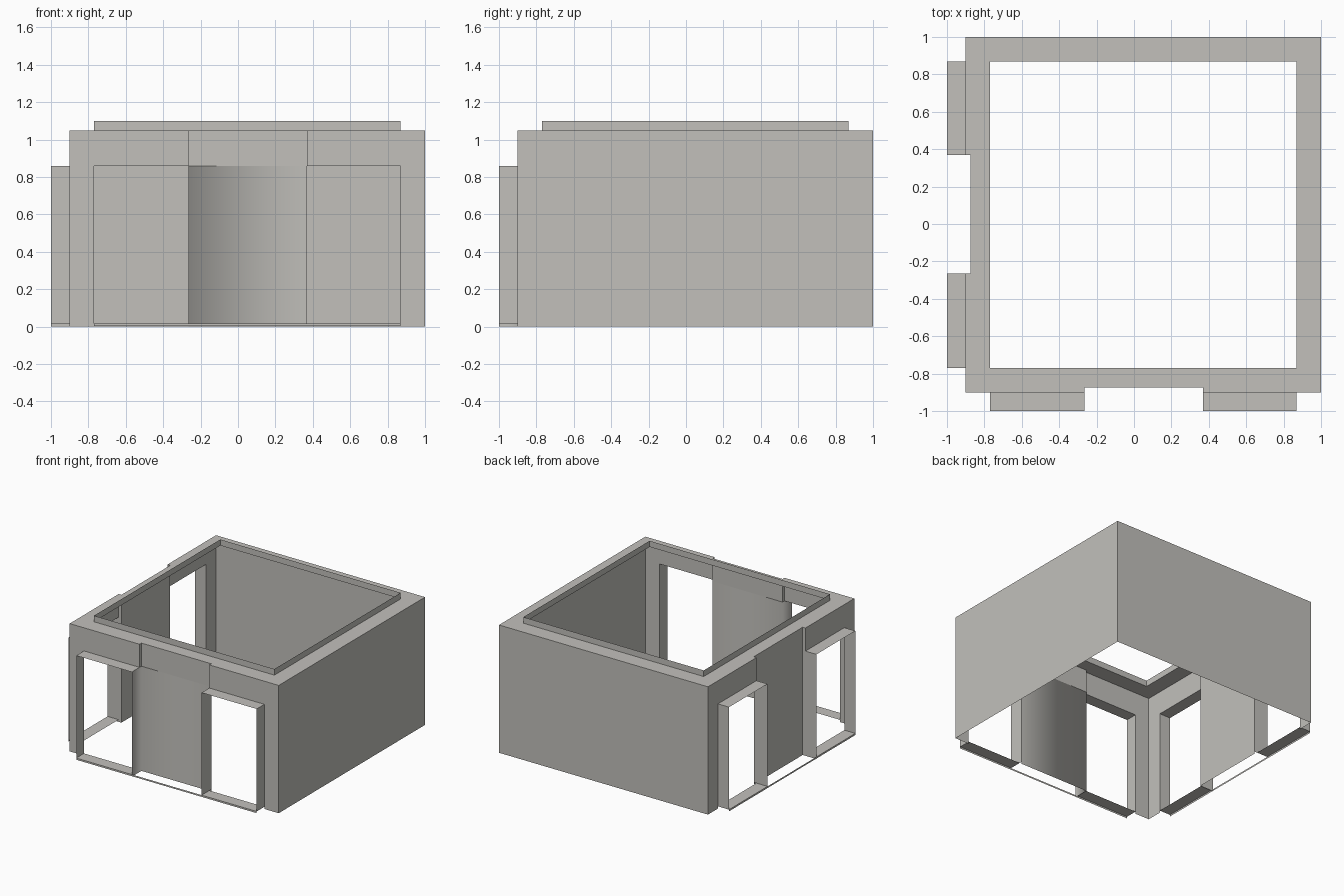
import bpy
import bmesh
from mathutils import Vector

cube = bpy.data.objects.get("Cube")
if cube:
    bpy.data.objects.remove(cube, do_unlink=True)

# Single warm grey plaster
COLOUR = (0.54, 0.53, 0.50, 1)
plaster = bpy.data.materials.new("warm_grey_plaster")
plaster.use_nodes = True
plaster.diffuse_color = COLOUR
plaster.node_tree.nodes["Principled BSDF"].inputs["Base Color"].default_value = COLOUR

# Shared plan lines; front and side elevations are the same, swapped in x and y
NEAR, FAR, BAY, RECESS = -0.9, 1.0, -1.0, -0.875
HOLE_A, HOLE_B = -0.77, 0.87
MID_A, MID_B = -0.265, 0.37
SILL, HEAD, ROOF, RIM = 0.018, 0.86, 1.05, 1.1


def sheets(name, rects, swap=False, smooth=False):
    """Rects are (axis, position, range a, range b, facing)."""
    bm = bmesh.new()
    for axis, pos, a, b, sign in rects:
        corners = []
        for i, j in ((0, 0), (1, 0), (1, 1), (0, 1)):
            p = {"x": (pos, a[i], b[j]), "y": (a[i], pos, b[j]), "z": (a[i], b[j], pos)}[axis]
            corners.append((p[1], p[0], p[2]) if swap else p)
        face = bm.faces.new([bm.verts.new(c) for c in corners])
        face.normal_update()
        facing = Vector([sign * (axis == k) for k in "xyz"])
        if swap:
            facing = facing.yxz
        if face.normal.dot(facing) < 0:
            face.normal_flip()
        face.smooth = smooth
    bmesh.ops.remove_doubles(bm, verts=bm.verts, dist=0.0005)
    mesh = bpy.data.meshes.new(name)
    bm.to_mesh(mesh)
    bm.free()
    mesh.materials.append(plaster)
    obj = bpy.data.objects.new(name, mesh)
    bpy.context.collection.objects.link(obj)
    return obj


# Plain back and far side walls
full = (NEAR, FAR)
sheets("back_wall", [("y", FAR, full, (0, ROOF), 1)])
sheets("left_wall", [("x", FAR, full, (0, ROOF), 1)])

for side, swap in (("front", False), ("right", True)):
    # Corner posts, lintels over the bays and returns into the recess
    wall = [("y", NEAR, (NEAR, HOLE_A), (0, ROOF), -1),
            ("y", NEAR, (HOLE_B, FAR), (0, ROOF), -1),
            ("y", NEAR, (HOLE_A, MID_A), (HEAD, ROOF), -1),
            ("y", NEAR, (MID_B, HOLE_B), (HEAD, ROOF), -1),
            ("x", MID_A, (NEAR, RECESS), (HEAD, ROOF), 1),
            ("x", MID_B, (NEAR, RECESS), (HEAD, ROOF), -1),
            ("y", RECESS, (MID_A, MID_B), (HEAD, ROOF), -1)]
    sheets(side + "_wall", wall, swap)

    # Recessed middle panel, blended softly into one jamb on the front only
    panel = [("y", RECESS, (MID_A, MID_B), (0, HEAD), -1)]
    jamb = [("x", MID_A, (BAY, RECESS), (0, HEAD), 1)]
    if swap:
        sheets(side + "_panel", panel, swap)
        sheets(side + "_panel_jamb", jamb, swap)
    else:
        sheets(side + "_panel", panel + jamb, swap, smooth=True)

    # Open projecting window bays
    depth, height = (BAY, NEAR), (SILL, HEAD)
    for label, span in (("first", (HOLE_A, MID_A)), ("second", (MID_B, HOLE_B))):
        bay = [("z", HEAD, span, depth, 1), ("z", SILL, span, depth, 1)]
        if label == "first":
            bay.append(("x", HOLE_A, depth, height, -1))
        else:
            bay.append(("x", HOLE_B, depth, height, 1))
            bay.append(("x", MID_B, (BAY, RECESS), height, -1))
        sheets(f"{side}_{label}_window_bay", bay, swap)

    # Thin kerb joining the bays
    sheets(side + "_kerb", [("y", BAY, (HOLE_A, HOLE_B), (0.004, SILL), -1)], swap)

# Roof ledge, notched above the recessed panels
hole = (HOLE_A, HOLE_B)
mid = (MID_A, MID_B)
ledge = [("z", ROOF, (NEAR, MID_A), (NEAR, HOLE_A), 1),
         ("z", ROOF, mid, (RECESS, HOLE_A), 1),
         ("z", ROOF, (MID_B, FAR), (NEAR, HOLE_A), 1),
         ("z", ROOF, (NEAR, HOLE_A), (HOLE_A, MID_A), 1),
         ("z", ROOF, (RECESS, HOLE_A), mid, 1),
         ("z", ROOF, (NEAR, HOLE_A), (MID_B, FAR), 1),
         ("z", ROOF, (HOLE_B, FAR), (HOLE_A, FAR), 1),
         ("z", ROOF, hole, (HOLE_B, FAR), 1)]
sheets("roof_ledge", ledge)

# Raised rim around the roof opening
rim = [(axis, pos, hole, (ROOF, RIM), sign)
       for axis in "xy" for pos, sign in ((HOLE_A, -1), (HOLE_B, 1))]
sheets("roof_rim", rim)
